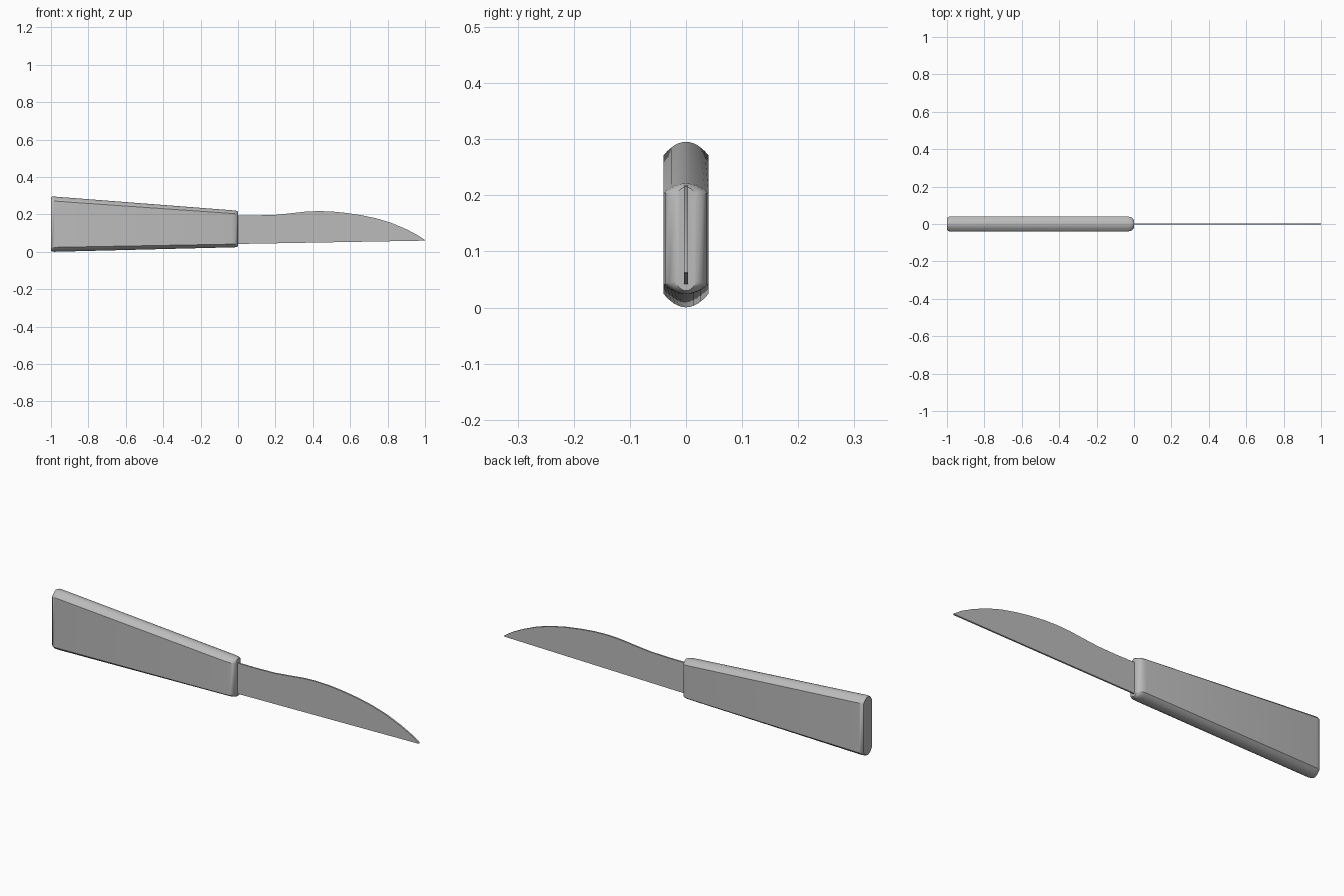
import bpy, bmesh, math

cube = bpy.data.objects.get("Cube")
if cube:
    bpy.data.objects.remove(cube, do_unlink=True)

grey = bpy.data.materials.new("plain grey")
grey.use_nodes = True
colour = (0.5, 0.5, 0.5, 1)
grey.diffuse_color = colour
grey.node_tree.nodes["Principled BSDF"].inputs["Base Color"].default_value = colour


def finish(name, bm, angle):
    bmesh.ops.recalc_face_normals(bm, faces=bm.faces)
    mesh = bpy.data.meshes.new(name)
    bm.to_mesh(mesh)
    bm.free()
    obj = bpy.data.objects.new(name, mesh)
    bpy.context.collection.objects.link(obj)
    mesh.materials.append(grey)
    bpy.ops.object.select_all(action='DESELECT')
    obj.select_set(True)
    bpy.context.view_layer.objects.active = obj
    bpy.ops.object.shade_smooth_by_angle(angle=math.radians(angle))
    return obj


# Handle: tapered loft of flat-sided sections with arched top and bottom
def section(bm, x, half, inset):
    t = x + 1
    top = 0.297 - 0.077 * t - inset
    bottom = 0.025 * t + inset
    arch = 0.024 - 0.007 * t
    steps = [-1 + i / 6 for i in range(13)]
    ring = [(y, top - arch * y * y) for y in steps]
    ring += [(-y, bottom + arch * y * y) for y in steps]
    return [bm.verts.new((x, y * half, z)) for y, z in ring]


bm = bmesh.new()
profile = [(-1, 0.032, 0.004), (-0.993, 0.038, 0.001), (-0.98, 0.04, 0),
           (-0.035, 0.04, 0), (-0.018, 0.037, 0), (-0.006, 0.03, 0.002),
           (0, 0.02, 0.005)]
rings = [section(bm, *p) for p in profile]
for a, b in zip(rings, rings[1:]):
    for i in range(len(a)):
        j = (i + 1) % len(a)
        bm.faces.new((a[i], a[j], b[j], b[i]))
bm.faces.new(rings[0])
bm.faces.new(rings[-1])
finish("handle", bm, 35)

# Blade: thin plate with a straight edge and a swept spine
spine = [(-0.02, 0.195), (0.1, 0.195), (0.2, 0.198), (0.28, 0.206), (0.36, 0.215),
         (0.43, 0.218), (0.5, 0.216), (0.58, 0.208), (0.66, 0.196), (0.74, 0.179),
         (0.82, 0.155), (0.9, 0.121), (0.96, 0.09), (1, 0.063)]
bm = bmesh.new()
thick = 0.004
outline = spine + [(0.995, 0.06), (-0.02, 0.042)]
face = bm.faces.new([bm.verts.new((x, -thick, z)) for x, z in outline])
new = bmesh.ops.extrude_face_region(bm, geom=[face])["geom"]
bmesh.ops.translate(bm, vec=(0, 2 * thick, 0),
                    verts=[v for v in new if isinstance(v, bmesh.types.BMVert)])
finish("blade", bm, 30)
